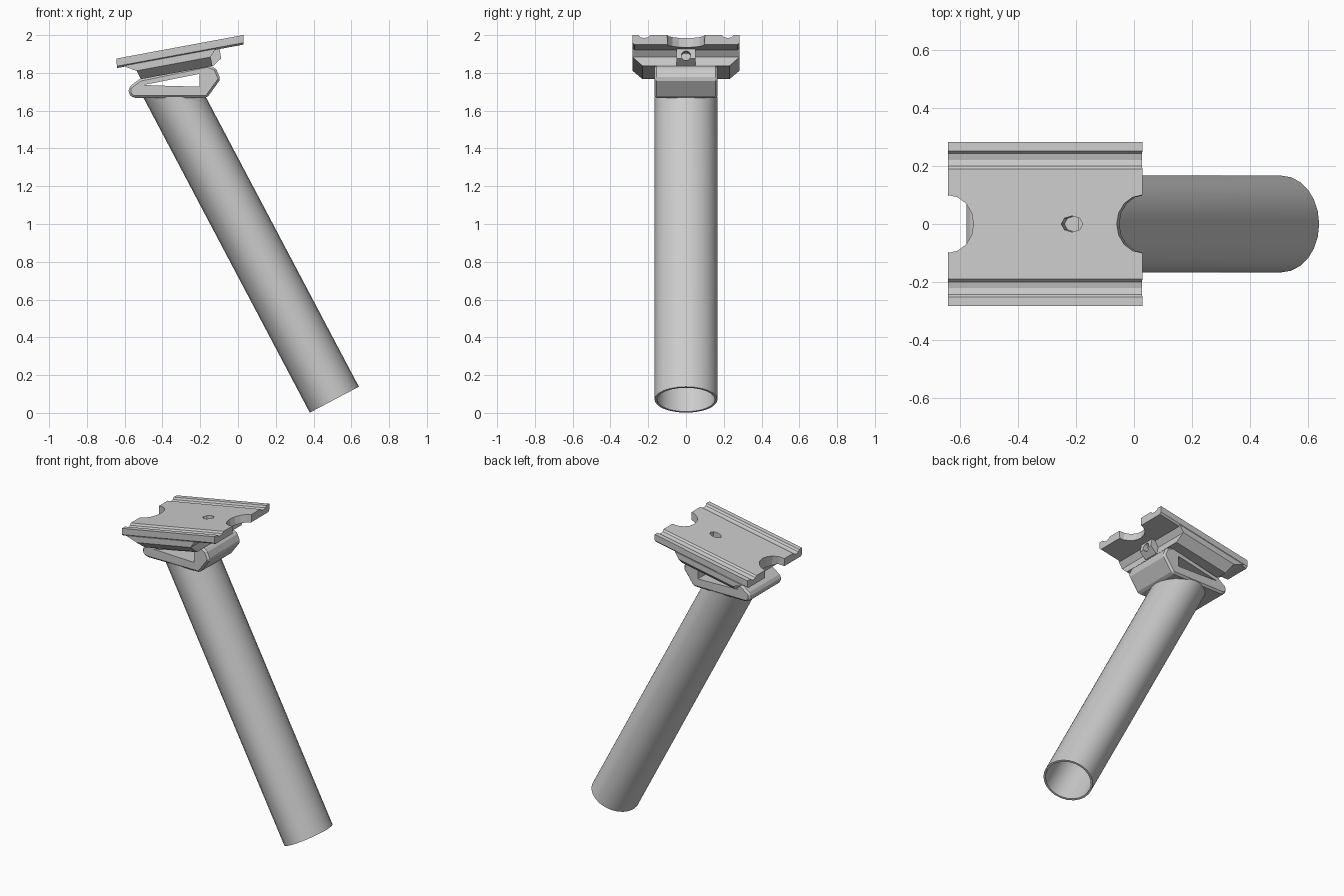
import bpy, bmesh, math
from mathutils import Matrix, Vector

cube = bpy.data.objects.get("Cube")
if cube:
    bpy.data.objects.remove(cube, do_unlink=True)

grey = bpy.data.materials.new("light_grey")
grey.use_nodes = True
grey.diffuse_color = (0.6, 0.6, 0.6, 1)
grey.node_tree.nodes["Principled BSDF"].inputs["Base Color"].default_value = (0.6, 0.6, 0.6, 1)

# Frame of the tilted saddle plate: x along it, y across, z out of its top
TILT = Matrix.Translation((-0.643, 0, 1.876)) @ Matrix.Rotation(-math.radians(10.5), 4, 'Y')


def loft(name, rings, frame=Matrix(), closed=False):
    """Skin a list of equal point rings, capped, or wrapped round when closed."""
    bm = bmesh.new()
    loops = [[bm.verts.new(frame @ Vector(p)) for p in ring] for ring in rings]
    pairs = list(zip(loops, loops[1:]))
    if closed:
        pairs.append((loops[-1], loops[0]))
    else:
        bm.faces.new(loops[0])
        bm.faces.new(loops[-1])
    n = len(loops[0])
    for a, b in pairs:
        for i in range(n):
            j = (i + 1) % n
            bm.faces.new((a[i], a[j], b[j], b[i]))
    bmesh.ops.recalc_face_normals(bm, faces=bm.faces)
    mesh = bpy.data.meshes.new(name)
    bm.to_mesh(mesh)
    bm.free()
    obj = bpy.data.objects.new(name, mesh)
    mesh.materials.append(grey)
    bpy.context.collection.objects.link(obj)
    return obj


def activate(obj):
    bpy.ops.object.select_all(action='DESELECT')
    obj.select_set(True)
    bpy.context.view_layer.objects.active = obj


def bevel(obj, width):
    activate(obj)
    mod = obj.modifiers.new("edge", 'BEVEL')
    mod.width, mod.segments = width, 1
    mod.limit_method, mod.angle_limit = 'ANGLE', math.radians(40)
    bpy.ops.object.modifier_apply(modifier=mod.name)


def cut(obj, cutters):
    activate(obj)
    for c in cutters:
        mod = obj.modifiers.new("cut", 'BOOLEAN')
        mod.operation, mod.solver, mod.object = 'DIFFERENCE', 'EXACT', c
        bpy.ops.object.modifier_apply(modifier=mod.name)


def prism(name, outline, half):
    """Extrude an (x, z) outline across y."""
    return loft(name, [[(x, y, z) for x, z in outline] for y in (-half, half)])


def cylinder(name, u, v0, v1, rx, ry, sides):
    """Upright elliptical cutter in the plate frame."""
    angles = [2 * math.pi * i / sides for i in range(sides)]
    c = loft(name, [[(u + rx * math.cos(a), ry * math.sin(a), v) for a in angles]
                    for v in (v0, v1)], TILT)
    c.hide_render = True
    return c


# Hollow oval post: square cut at the foot, level cut where it meets the clamp
axis = Vector((-0.467, 0, 0.884))
side = Vector((0.884, 0, 0.467))
foot = Vector((0.51, 0, 0.07))


def post_ring(scale, top):
    ring = []
    for i in range(24):
        a = 2 * math.pi * i / 24
        p = foot + side * 0.147 * scale * math.cos(a)
        p.y = 0.167 * scale * math.sin(a)
        if top:
            p += axis * ((1.675 - p.z) / axis.z)
        ring.append(p)
    return ring


post = loft("post_tube", [post_ring(1, False), post_ring(1, True),
                          post_ring(0.92, True), post_ring(0.92, False)], closed=True)
activate(post)
bpy.ops.object.shade_smooth_by_angle(angle=math.radians(35))

# Lower clamp: a wedge with a triangular window through it
clamp = prism("lower_clamp", [(-0.555, 1.667), (-0.58, 1.69), (-0.577, 1.725), (-0.52, 1.768),
                              (-0.16, 1.842), (-0.117, 1.825), (-0.092, 1.767),
                              (-0.165, 1.667)], 0.167)
bevel(clamp, 0.012)
window = prism("window_cutter", [(-0.5, 1.736), (-0.203, 1.795), (-0.203, 1.727),
                                 (-0.39, 1.732)], 0.4)
cut(clamp, [window])

# Saddle plate: thin slab with two long grooves on top
half = [(0.19, 0), (0.2, -0.011), (0.222, -0.016), (0.243, -0.011),
        (0.252, 0), (0.283, 0), (0.283, -0.04), (0.272, -0.05)]
section = half + [(-y, v) for y, v in reversed(half)]
slab = loft("saddle_plate", [[(u + slant * v, y, v) for y, v in section]
                             for u, slant in ((0, 0.15), (0.683, 0.2))], TILT)

# Body under the plate: tapered ends and chamfered flanks
layers = [(-0.045, 0.025, 0.526, 0.283), (-0.083, 0.093, 0.491, 0.283),
          (-0.131, 0.106, 0.492, 0.23)]
body = loft("upper_clamp", [[(a, -w, v), (b, -w, v), (b, w, v), (a, w, v)]
                            for v, a, b, w in layers], TILT)

# Round end notches and the bolt dimple
notches = [cylinder("notch_cutter", u, -0.2, 0.1, 0.09, 0.1, 16) for u in (0, 0.683)]
dimple = cylinder("dimple_cutter", 0.436, -0.06, 0.1, 0.038, 0.028, 8)
cut(slab, notches + [dimple])
cut(body, notches[:1] + [dimple])

# Bolt block on the end of the body, with a bored hole
block = loft("bolt_block", [[(u, y, v) for u, v in
                             ((0.45, -0.13), (0.5, -0.13), (0.545, -0.1), (0.545, -0.045),
                              (0.45, -0.045))] for y in (-0.05, 0.05)], TILT)
ring = [2 * math.pi * i / 12 for i in range(12)]
bore = loft("bore_cutter", [[(u, 0.025 * math.cos(a), -0.085 + 0.025 * math.sin(a))
                             for a in ring] for u in (0.505, 0.7)], TILT)
cut(block, [bore])

for helper in notches + [dimple, window, bore]:
    bpy.data.objects.remove(helper, do_unlink=True)
